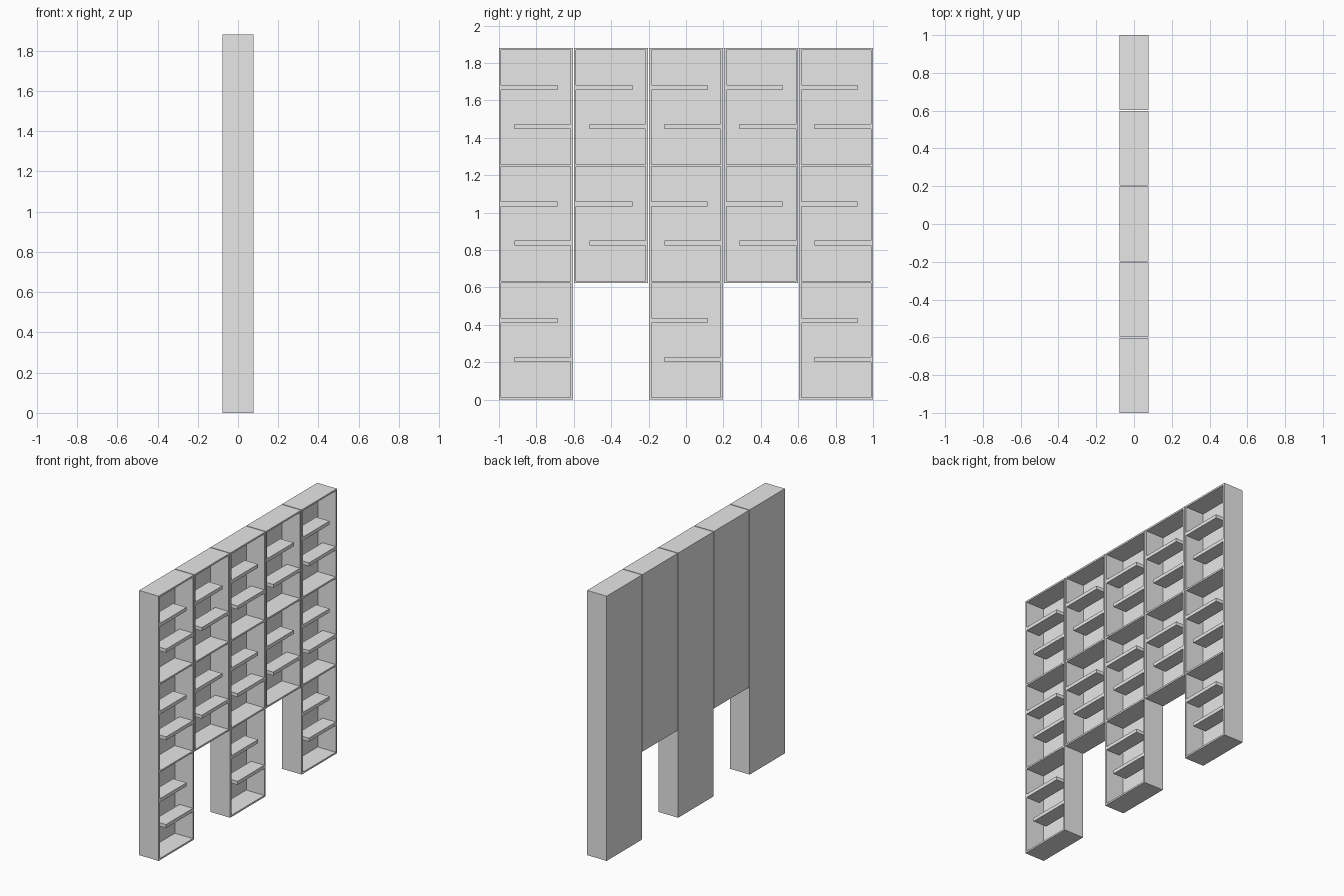
import bpy
import bmesh
from mathutils import Matrix, Vector

cube = bpy.data.objects.get("Cube")
if cube:
    bpy.data.objects.remove(cube, do_unlink=True)

# Overall layout
GAP = 0.006
WIDTH = (2 - 4 * GAP) / 5
HALF_DEPTH = 0.077
BOARD = 0.012
MODULE = 0.6227
HEIGHT = 3 * MODULE + BOARD
SHELF_BACK = -0.028
SHELF_THICK = 0.025
SHELF_LENGTH = 0.313

grey = bpy.data.materials.new("light grey")
grey.use_nodes = True
grey.diffuse_color = (0.8, 0.8, 0.8, 1)
grey.node_tree.nodes["Principled BSDF"].inputs["Base Color"].default_value = grey.diffuse_color


def add_box(bm, low, high):
    low, high = Vector(low), Vector(high)
    matrix = Matrix.Translation((low + high) / 2) @ Matrix.Diagonal((*(high - low), 1))
    bmesh.ops.create_cube(bm, size=1, matrix=matrix)


def make_part(name, boxes):
    bm = bmesh.new()
    for low, high in boxes:
        add_box(bm, low, high)
    mesh = bpy.data.meshes.new(name)
    bm.to_mesh(mesh)
    bm.free()
    mesh.materials.append(grey)
    obj = bpy.data.objects.new(name, mesh)
    bpy.context.collection.objects.link(obj)


for column in range(5):
    y0 = -1 + column * (WIDTH + GAP)
    y1 = y0 + WIDTH
    first = column % 2          # every second column hangs one module higher
    base = first * MODULE
    inner_back = -HALF_DEPTH + BOARD
    label = f"column_{column + 1}"

    # Side walls and back panel
    make_part(label + "_sides", [
        ((-HALF_DEPTH, y0, base), (HALF_DEPTH, y0 + BOARD, HEIGHT)),
        ((-HALF_DEPTH, y1 - BOARD, base), (HALF_DEPTH, y1, HEIGHT))])
    make_part(label + "_back", [
        ((-HALF_DEPTH, y0 + BOARD, base), (inner_back, y1 - BOARD, HEIGHT))])

    # Bottom, dividers and top
    make_part(label + "_full_boards", [
        ((inner_back, y0 + BOARD, i * MODULE),
         (HALF_DEPTH, y1 - BOARD, i * MODULE + BOARD))
        for i in range(first, 4)])

    # Short shelves fixed alternately to the two side walls
    shelves = []
    for i in range(first, 3):
        low_z = i * MODULE + 0.202
        high_z = i * MODULE + 0.411
        shelves.append(((SHELF_BACK, y1 - SHELF_LENGTH, low_z),
                        (HALF_DEPTH, y1 - BOARD, low_z + SHELF_THICK)))
        shelves.append(((SHELF_BACK, y0 + BOARD, high_z),
                        (HALF_DEPTH, y0 + SHELF_LENGTH, high_z + SHELF_THICK)))
    make_part(label + "_short_shelves", shelves)
